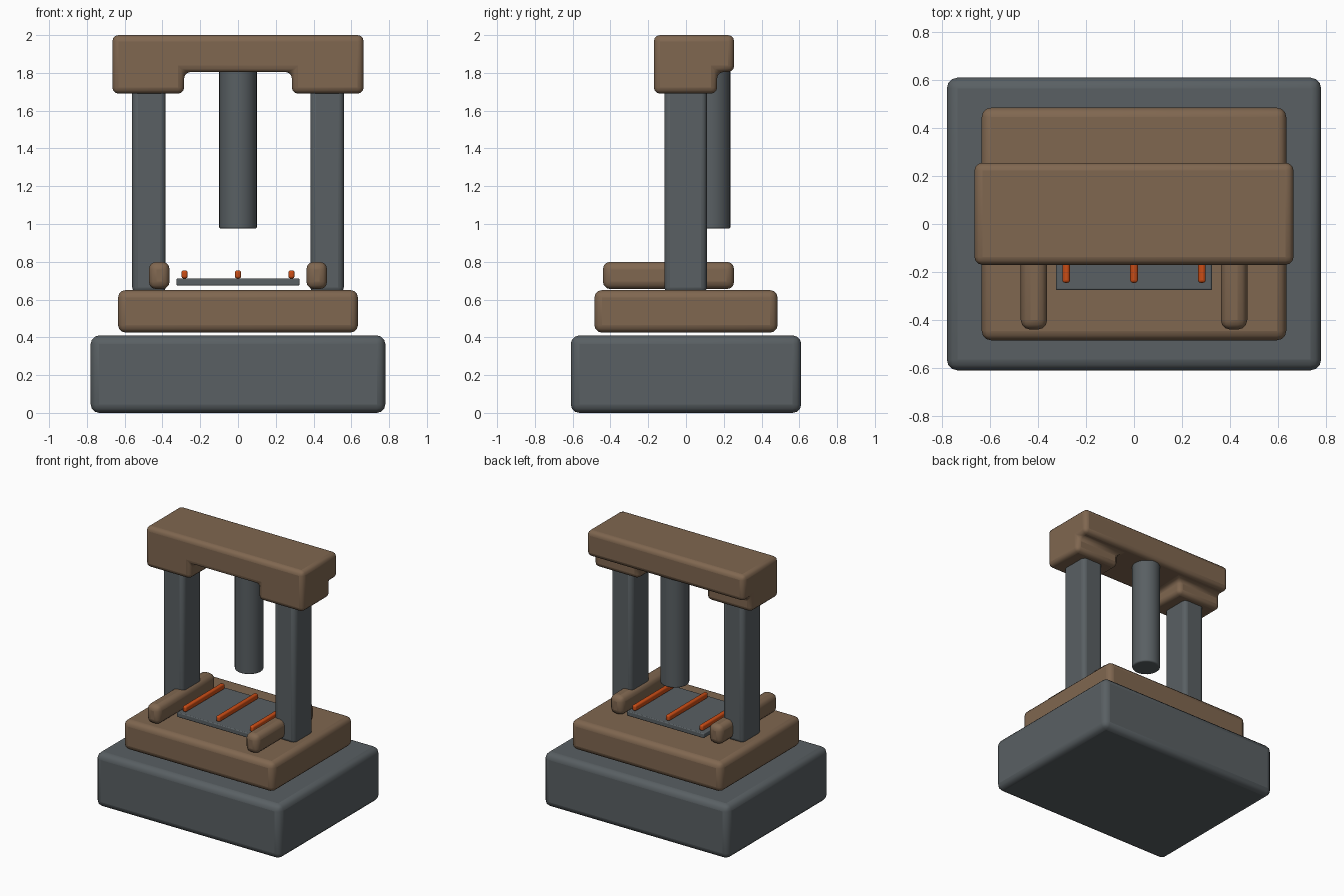
import bpy

if "Cube" in bpy.data.objects:
    bpy.data.objects.remove(bpy.data.objects["Cube"])


def material(name, rgb):
    m = bpy.data.materials.new(name)
    m.diffuse_color = (*rgb, 1)
    m.use_nodes = True
    m.node_tree.nodes["Principled BSDF"].inputs["Base Color"].default_value = m.diffuse_color
    return m


STEEL = material("grey_steel", (0.100, 0.116, 0.125))
BROWN = material("brown_paint", (0.215, 0.135, 0.080))
ORANGE = material("hot_orange", (0.60, 0.075, 0.008))


def finish(ob, mat, bevel):
    """Colour, round the edges and smooth the shading."""
    ob.data.materials.append(mat)
    if bevel:
        mod = ob.modifiers.new("rounding", "BEVEL")
        mod.width, mod.segments, mod.limit_method = bevel, 3, 'ANGLE'
    bpy.ops.object.select_all(action='DESELECT')
    ob.select_set(True)
    bpy.context.view_layer.objects.active = ob
    bpy.ops.object.shade_smooth_by_angle()
    return ob


def raw_box(name, x, y, z):
    """Plain box from (min, max) ranges."""
    bpy.ops.mesh.primitive_cube_add(size=1)
    ob = bpy.context.object
    ob.name = name
    for v in ob.data.vertices:
        v.co = [r[0] if c < 0 else r[1] for r, c in zip((x, y, z), v.co)]
    return ob


def box(name, x, y, z, mat, bevel):
    return finish(raw_box(name, x, y, z), mat, bevel)


# Foundation block and the deck above it
box("base_block", (-0.78, 0.78), (-0.61, 0.61), (0.0, 0.41), STEEL, 0.045)
box("deck", (-0.635, 0.635), (-0.485, 0.485), (0.425, 0.65), BROWN, 0.04)

# Columns and side rails, one pair each
for side, s in (("left", -1), ("right", 1)):
    def span(a, b):
        return tuple(sorted((s * a, s * b)))
    box(side + "_column", span(0.383, 0.56), (-0.115, 0.11), (0.635, 1.73), STEEL, 0.03)
    box(side + "_rail", span(0.362, 0.472), (-0.44, 0.255), (0.655, 0.80), BROWN, 0.04)

# Crossbeam with two corbels, cut from one block
beam = raw_box("crossbeam", (-0.665, 0.665), (-0.17, 0.255), (1.69, 2.0))
cuts = [raw_box("centre_cutter", (-0.285, 0.285), (-0.5, 0.5), (1.5, 1.805)),
        raw_box("back_cutter", (-0.9, 0.9), (0.165, 0.6), (1.5, 1.805))]
for cut in cuts:
    cut.hide_render = True
    bpy.context.view_layer.objects.active = beam
    mod = beam.modifiers.new("cut", "BOOLEAN")
    mod.operation, mod.solver, mod.object = 'DIFFERENCE', 'EXACT', cut
    bpy.ops.object.modifier_apply(modifier=mod.name)
for cut in cuts:
    bpy.data.objects.remove(cut)
finish(beam, BROWN, 0.033)

# Hanging press ram
bpy.ops.mesh.primitive_cylinder_add(vertices=32, radius=0.1, depth=0.87,
                                    location=(0, 0.135, 1.41))
ram = bpy.context.object
ram.name = "press_ram"
finish(ram, STEEL, 0.01)

# Work plate with three heating rods
box("work_plate", (-0.325, 0.325), (-0.275, 0.25), (0.675, 0.711), STEEL, 0.006)
for i, x in enumerate((-0.283, 0, 0.283)):
    box("heating_rod_%d" % (i + 1), (x - 0.016, x + 0.016), (-0.245, 0.225),
        (0.712, 0.755), ORANGE, 0.011)
